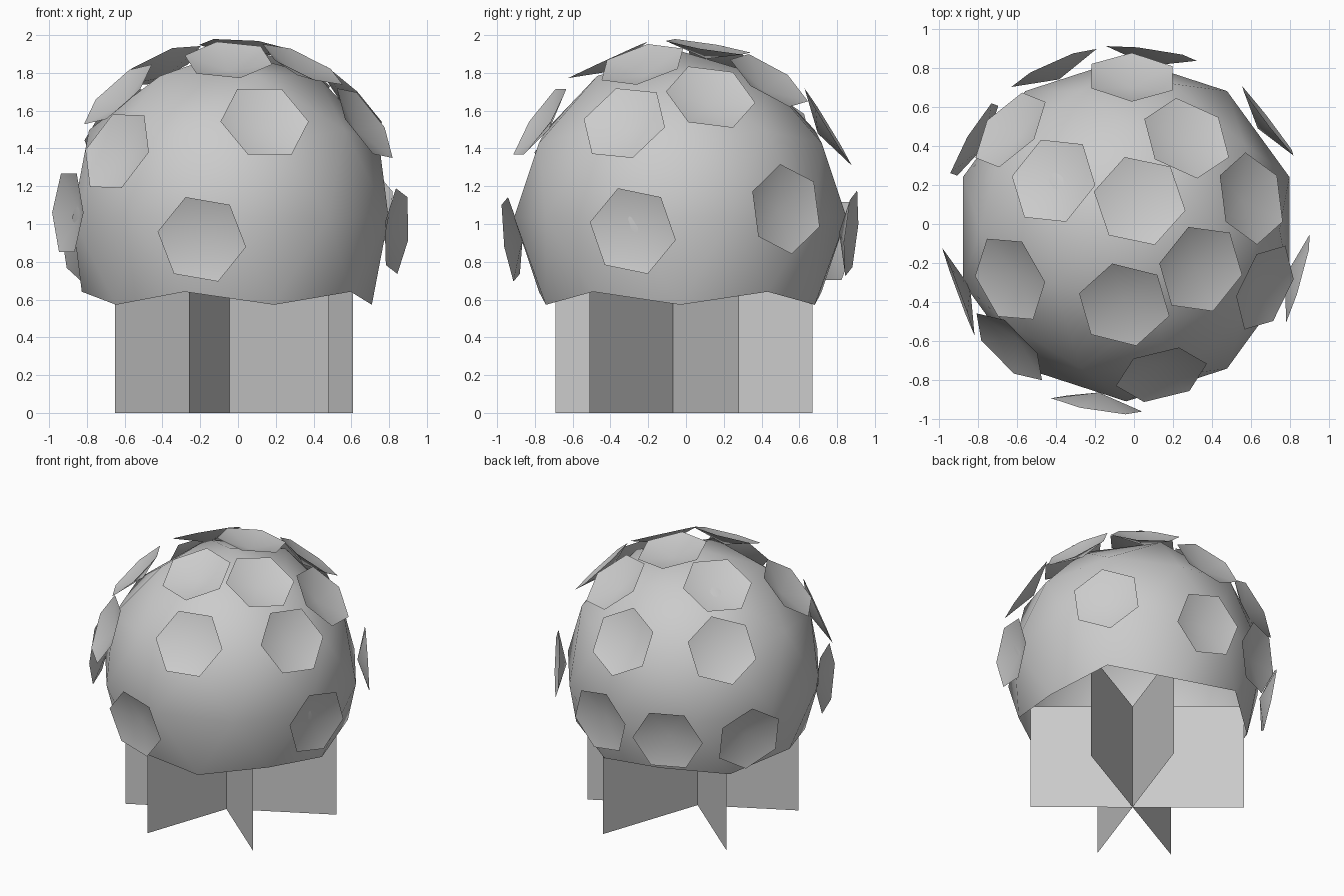
import bpy, bmesh, math
from mathutils import Vector

if "Cube" in bpy.data.objects:
    bpy.data.objects.remove(bpy.data.objects["Cube"])

CENTRE = Vector((-0.04, -0.03, 1.035))
R = 0.88


def finish(bm, name, smooth=True):
    me = bpy.data.meshes.new(name)
    for f in bm.faces:
        f.smooth = smooth
    bm.to_mesh(me)
    bm.free()
    ob = bpy.data.objects.new(name, me)
    bpy.context.collection.objects.link(ob)
    return ob


# Foliage dome: icosphere with the open underside cut away
bm = bmesh.new()
bmesh.ops.create_icosphere(bm, subdivisions=2, radius=R)
low = [v for v in bm.verts if v.co.z < -0.55 * R]
bmesh.ops.delete(bm, geom=low, context='VERTS')
finish(bm, "foliage_dome").location = CENTRE

# Stems: three crossed upright cards
STEMS = [((-0.26, -0.69), (0.21, 0.67)),
         ((0.48, -0.51), (-0.62, 0.41)),
         ((-0.65, -0.39), (0.61, 0.28))]
for i, (a, b) in enumerate(STEMS):
    bm = bmesh.new()
    pts = [(*a, 0), (*b, 0), (*b, 0.78), (*a, 0.78)]
    bm.faces.new([bm.verts.new(p) for p in pts])
    finish(bm, f"stem_card_{i + 1}", False)


# Flower: shallow hexagonal cup facing outward; the hint is the offset of one
# corner, its None component is solved so the corner lies in the flower plane
def flower(i, pos, hint, radius=0.24, rim=0.918, depth=0.065):
    n = (Vector(pos) - CENTRE).normalized()
    k = hint.index(None)
    h = Vector([c or 0 for c in hint])
    h[k] = -h.dot(n) / n[k]
    h.normalize()
    side = n.cross(h)
    bm = bmesh.new()
    mid = bm.verts.new(CENTRE + n * (rim - depth))
    ring = []
    for j in range(6):
        t = math.tau * j / 6
        p = CENTRE + n * rim + (h * math.cos(t) + side * math.sin(t)) * radius
        ring.append(bm.verts.new(p))
    for j in range(6):
        bm.faces.new((mid, ring[j], ring[(j + 1) % 6]))
    finish(bm, f"flower_{i + 1}")


N = None
FLOWERS = [
    # crown
    ((0.03, 0.12, 1.95), (0.24, -0.05, N)),
    ((-0.41, 0.22, 1.83), (-0.07, 0.23, N)),
    ((-0.63, 0.48, 1.51), (0.78, 0.62, N)),
    ((0.27, 0.44, 1.76), (-0.06, 0.23, N)),
    ((0.60, 0.13, 1.67), (N, 0.24, -0.03)),
    ((0.34, -0.23, 1.84), (0.16, 0.20, N)),
    ((-0.05, -0.41, 1.86), (0.24, -0.06, N)),
    ((-0.63, -0.28, 1.68), (-0.12, 0.21, N)),
    # middle
    ((0.68, -0.33, 1.54), (N, -0.20, -0.19)),
    ((-0.63, -0.62, 1.38), (0.16, N, 0.21)),
    ((0.14, -0.77, 1.54), (0.24, N, 0.0)),
    ((-0.01, 0.78, 1.53), (0.0, N, 1.0)),
    # lower
    ((-0.19, -0.92, 0.92), (0.23, N, -0.04)),
    ((0.87, -0.29, 0.96), (N, -0.08, 0.23)),
    ((-0.88, -0.34, 1.06), (N, 1.0, 0.0)),
    ((0.70, 0.54, 1.08), (N, -0.03, 0.23)),
    ((0.09, 0.88, 0.95), (-0.26, N, -0.29)),
    ((-0.41, 0.80, 0.91), (1.0, N, 0.0)),
    ((-0.83, 0.44, 0.89), (N, -0.26, 0.17)),
]
for i, (pos, hint) in enumerate(FLOWERS):
    flower(i, pos, hint)
